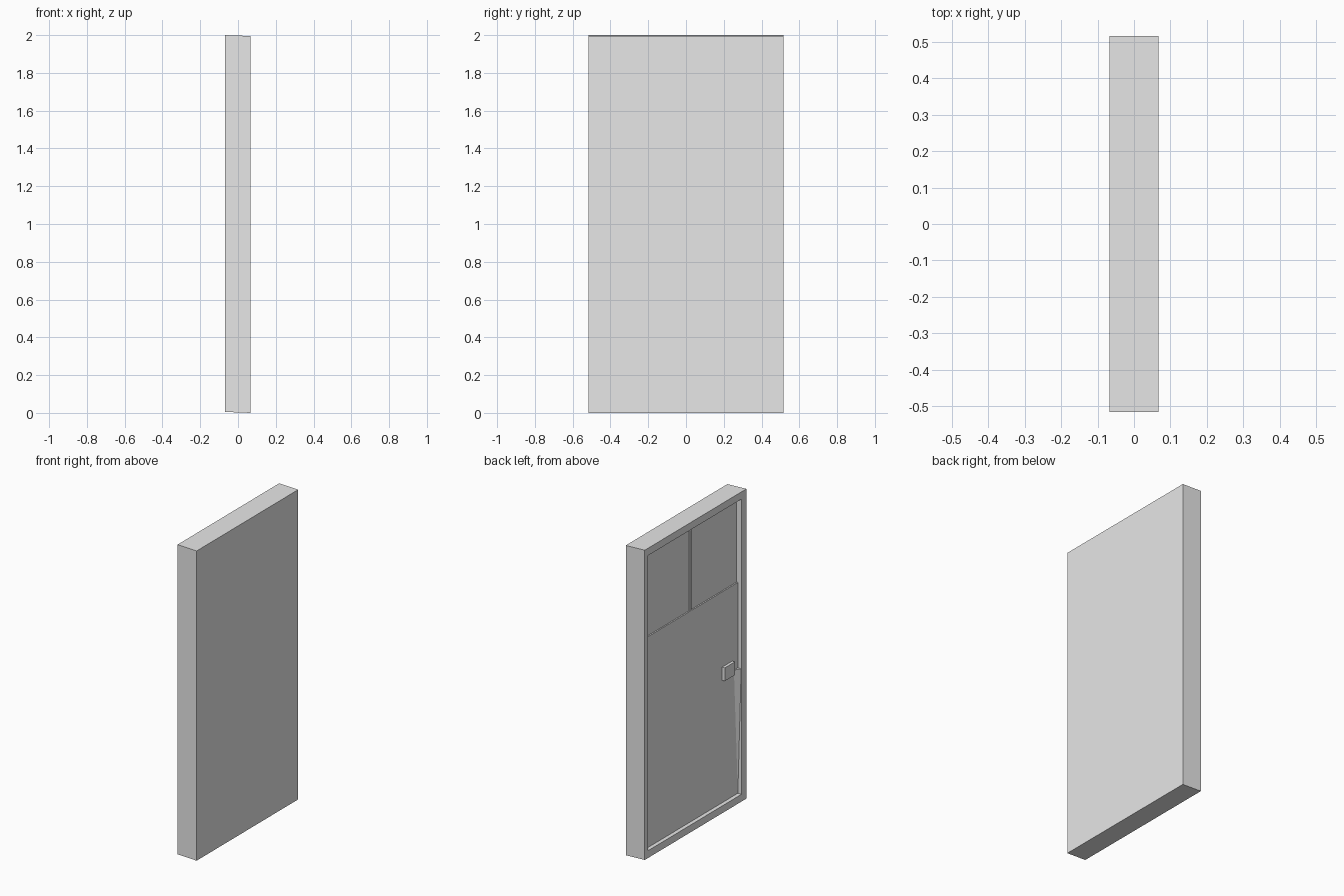
import bpy
import bmesh
from mathutils import Vector

cube = bpy.data.objects.get("Cube")
if cube:
    bpy.data.objects.remove(cube, do_unlink=True)

grey = bpy.data.materials.new("plain_grey")
grey.use_nodes = True
grey.diffuse_color = (0.8, 0.8, 0.8, 1)
grey.node_tree.nodes["Principled BSDF"].inputs["Base Color"].default_value = (0.8, 0.8, 0.8, 1)

# Main dimensions
FRONT, BACK = -0.068, 0.067          # outer faces along x
HALF_W, HEIGHT = 0.517, 2.0
Y0, Y1, Z0, Z1 = -0.467, 0.482, 0.052, 1.953   # framed opening
PANE_X, PANEL_X = -0.034, -0.0425    # depths of window panes and lower panel
RAIL_Z = 1.41


def finish(bm, name):
    bmesh.ops.recalc_face_normals(bm, faces=bm.faces)
    mesh = bpy.data.meshes.new(name)
    bm.to_mesh(mesh)
    bm.free()
    mesh.materials.append(grey)
    obj = bpy.data.objects.new(name, mesh)
    bpy.context.collection.objects.link(obj)
    return obj


def box_bmesh(lo, hi):
    bm = bmesh.new()
    bmesh.ops.create_cube(bm, size=1)
    for v in bm.verts:
        v.co = Vector([b if c > 0 else a for c, a, b in zip(v.co, lo, hi)])
    return bm


def box(name, lo, hi):
    return finish(box_bmesh(lo, hi), name)


# Door slab with a framed recess on the -x side
bm = box_bmesh((FRONT, -HALF_W, 0), (BACK, HALF_W, HEIGHT))
for v in bm.verts:                   # ends slope very slightly
    if v.co.x < 0 and v.co.z < 1:
        v.co.z += 0.005
    elif v.co.x > 0 and v.co.z > 1:
        v.co.z -= 0.005
bm.faces.ensure_lookup_table()
face = min(bm.faces, key=lambda f: f.calc_center_median().x)
bmesh.ops.inset_individual(bm, faces=[face], thickness=0.03)
for v in face.verts:
    v.co.y = Y1 if v.co.y > 0 else Y0
    v.co.z = Z1 if v.co.z > 1 else Z0
recess = bmesh.ops.extrude_discrete_faces(bm, faces=[face])["faces"][0]
for v in recess.verts:
    v.co.x = PANE_X
finish(bm, "door_frame")

# Raised lower panel and the bar between the two panes
box("lower_panel", (PANEL_X, Y0, Z0), (PANE_X + 0.002, Y1, RAIL_Z))
box("window_bar", (PANEL_X, 0.003, RAIL_Z), (PANE_X + 0.002, 0.02, Z1))

# Square handle
box("handle", (PANEL_X - 0.018, -0.41, 0.84), (PANEL_X, -0.308, 0.925))

# Narrow tapering wedge below the handle, along the jamb
bm = bmesh.new()
tip, inner, jamb, outer = [bm.verts.new(p) for p in (
    (PANEL_X, Y0, Z0), (PANEL_X, Y0 + 0.04, 0.86),
    (PANEL_X, Y0, 0.86), (FRONT + 0.002, Y0, 0.86))]
for tri in ((tip, inner, outer), (tip, outer, jamb), (tip, jamb, inner), (inner, jamb, outer)):
    bm.faces.new(tri)
finish(bm, "jamb_wedge")
